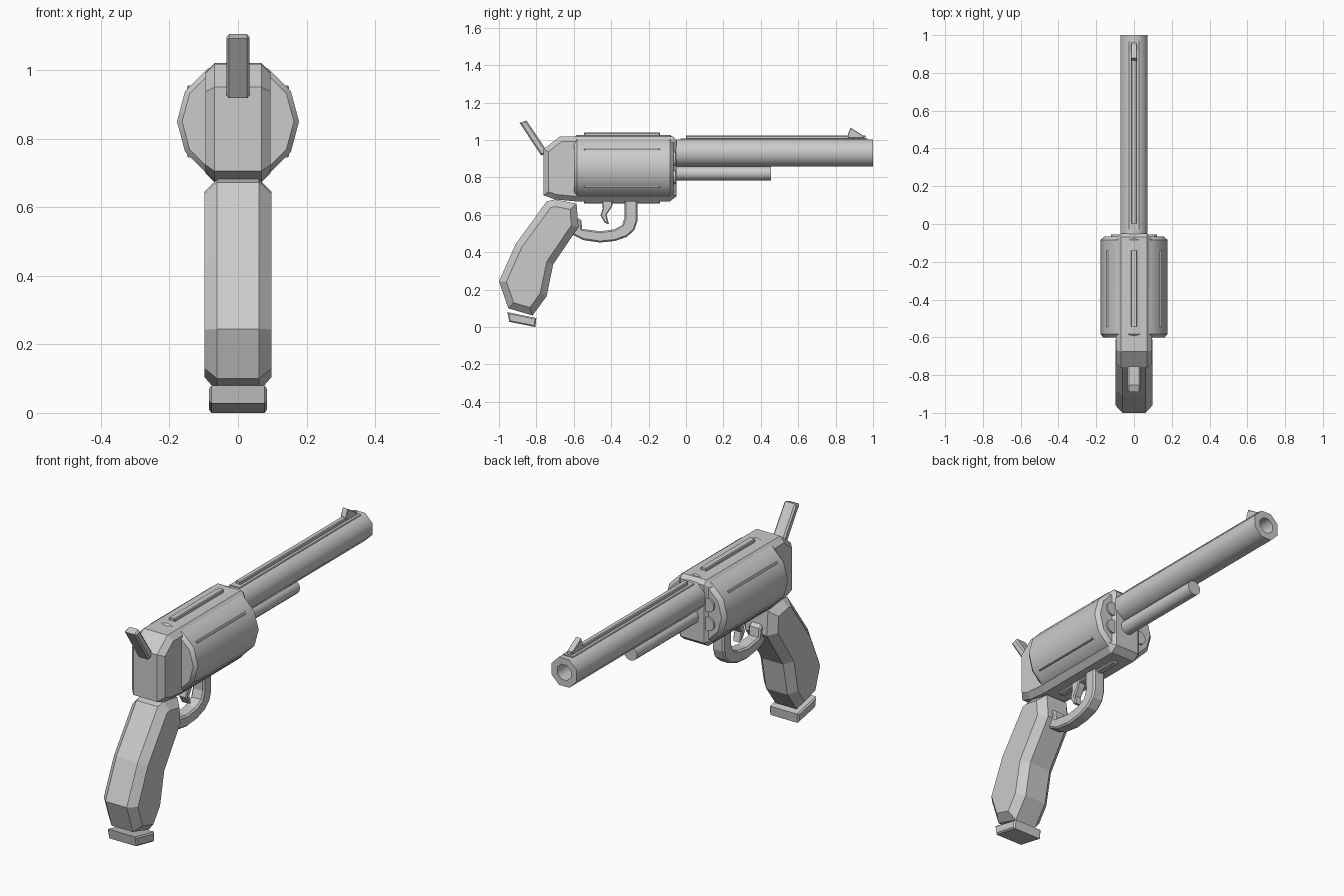
import bpy, bmesh, math
from mathutils import Vector

if "Cube" in bpy.data.objects:
    bpy.data.objects.remove(bpy.data.objects["Cube"])

metal = bpy.data.materials.new("plain grey")
metal.diffuse_color = (0.6, 0.6, 0.6, 1)
metal.use_nodes = True
metal.node_tree.nodes["Principled BSDF"].inputs["Base Color"].default_value = metal.diffuse_color


def finish(name, bm, smooth=0):
    bmesh.ops.recalc_face_normals(bm, faces=bm.faces)
    me = bpy.data.meshes.new(name)
    bm.to_mesh(me)
    bm.free()
    me.materials.append(metal)
    if smooth:
        me.shade_smooth()
        me.set_sharp_from_angle(angle=math.radians(smooth))
    ob = bpy.data.objects.new(name, me)
    bpy.context.collection.objects.link(ob)
    return ob


def inset(pts, d):
    """Shrink a (y, z) outline by d with mitred corners."""
    area = sum(a[0] * b[1] - b[0] * a[1] for a, b in zip(pts, pts[1:] + pts[:1]))
    s = 1 if area > 0 else -1
    out = []
    for i, p in enumerate(pts):
        p = Vector(p)
        e1 = (p - Vector(pts[i - 1])).normalized()
        e2 = (Vector(pts[(i + 1) % len(pts)]) - p).normalized()
        n1, n2 = Vector((-e1.y, e1.x)) * s, Vector((-e2.y, e2.x)) * s
        out.append(p + (n1 + n2) * d / max(1 + n1.dot(n2), 0.4))
    return out


def slab(name, pts, half, chamfer):
    """Side outline extruded across x with chamfered rims."""
    bm = bmesh.new()
    small = inset(pts, chamfer)
    rings = [[bm.verts.new((x, p[0], p[1])) for p in o] for x, o in (
        (-half, small), (-half + chamfer, pts), (half - chamfer, pts), (half, small))]
    n = len(pts)
    for a, b in zip(rings, rings[1:]):
        for i in range(n):
            bm.faces.new((a[i], a[(i + 1) % n], b[(i + 1) % n], b[i]))
    bm.faces.new(rings[0])
    bm.faces.new(rings[-1])
    return finish(name, bm)


def lathe(name, profile, n, x, z, phase=0.0, smooth=50):
    """Closed (radius, y) profile turned about an axis along y."""
    bm = bmesh.new()
    rings = []
    for r, y in profile:
        rings.append([bm.verts.new((x + r * math.cos(math.tau * i / n + phase), y,
                                    z + r * math.sin(math.tau * i / n + phase)))
                      for i in range(n)])
    for a, b in zip(rings, rings[1:]):
        for i in range(n):
            bm.faces.new((a[i], a[(i + 1) % n], b[(i + 1) % n], b[i]))
    bm.faces.new(rings[0])
    bm.faces.new(rings[-1])
    return finish(name, bm, smooth)


def box(name, y0, y1, z0, z1, half, chamfer=0.004, x=0.0):
    ob = slab(name, [(y0, z0), (y1, z0), (y1, z1), (y0, z1)], half, chamfer)
    ob.location.x = x
    return ob


# Barrel with bore, top rib, front sight and rod underneath
lathe("barrel", [(0.042, 0.9), (0.042, 1.0), (0.078, 1.0), (0.078, -0.06)],
      8, 0, 0.931, math.pi / 8)
box("rib_base", -0.03, 0.97, 0.98, 1.008, 0.03, 0.003)
box("rib", 0.0, 0.96, 0.99, 1.024, 0.014)
slab("front_sight", [(0.865, 1.01), (0.95, 1.01), (0.95, 1.022), (0.88, 1.066), (0.865, 1.03)],
     0.016, 0.003)
lathe("ejector_rod", [(0.038, -0.06), (0.038, 0.455)], 12, 0, 0.822)

# Drum with raised ridges and chamber ends
lathe("drum", [(0.163, -0.6), (0.178, -0.582), (0.178, -0.085), (0.158, -0.066)],
      12, 0, 0.85, 0, 35)
for k in range(6):
    a = math.radians(30 + 60 * k)
    cx, cz = 0.152 * math.cos(a), 0.85 + 0.172 * math.sin(a)
    if abs(cx) > 0.01:
        cz = 0.85 + math.copysign(0.088, math.sin(a))
    box("drum_ridge", -0.545, -0.14, cz - 0.017, cz + 0.017, 0.017, 0.004, cx)
    lathe("chamber_end", [(0.036, -0.1), (0.036, -0.056)], 12,
          0.098 * math.cos(a), 0.85 + 0.098 * math.sin(a))

# Frame and hammer
slab("frame", [(-0.762, 0.705), (-0.70, 0.682), (-0.59, 0.672), (-0.085, 0.672), (-0.05, 0.70),
               (-0.05, 1.0), (-0.07, 1.02), (-0.676, 1.018), (-0.762, 0.95)], 0.095, 0.027)
slab("hammer", [(-0.89, 1.092), (-0.853, 1.105), (-0.735, 0.93), (-0.775, 0.918)], 0.034, 0.008)

# Bent grip with a separate foot plate
slab("grip", [(-0.745, 0.672), (-0.70, 0.682), (-0.585, 0.66), (-0.575, 0.535), (-0.71, 0.335),
              (-0.745, 0.165), (-0.82, 0.062), (-0.95, 0.10), (-1.0, 0.245), (-0.91, 0.445)],
     0.098, 0.037)
slab("grip_foot", [(-0.955, 0.08), (-0.80, 0.048), (-0.805, 0.0), (-0.945, 0.028)], 0.084, 0.007)

# Trigger and its guard
slab("trigger_guard", [(-0.26, 0.69), (-0.26, 0.565), (-0.275, 0.52), (-0.315, 0.483),
                       (-0.38, 0.46), (-0.46, 0.452), (-0.55, 0.465), (-0.615, 0.498),
                       (-0.61, 0.54), (-0.58, 0.585), (-0.56, 0.57), (-0.555, 0.525),
                       (-0.46, 0.512), (-0.385, 0.522), (-0.342, 0.545), (-0.328, 0.585),
                       (-0.33, 0.69)], 0.034, 0.008)
slab("trigger", [(-0.39, 0.69), (-0.395, 0.645), (-0.425, 0.6), (-0.412, 0.55), (-0.435, 0.558),
                 (-0.457, 0.597), (-0.445, 0.635), (-0.45, 0.69)], 0.022, 0.005)
